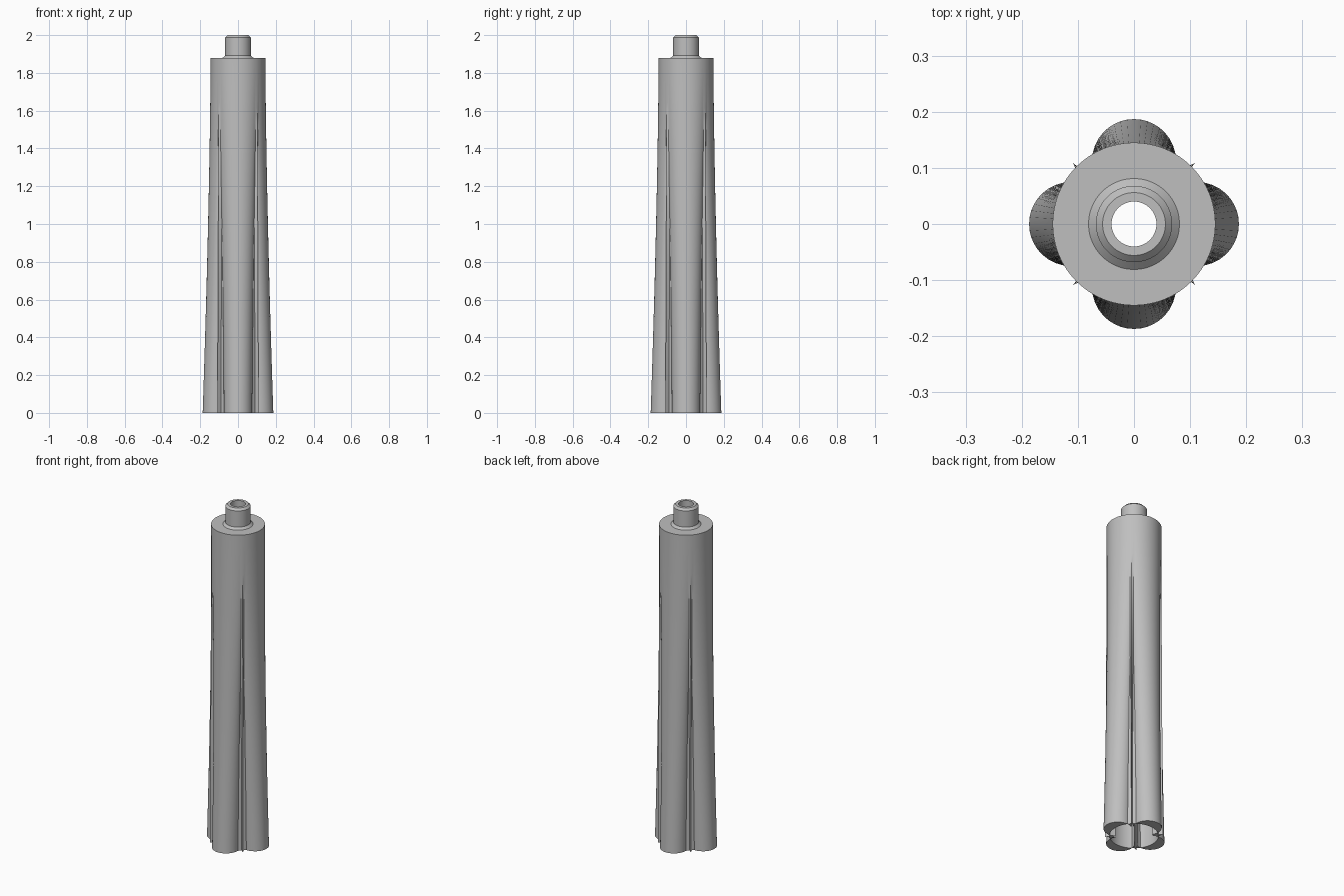
import bpy, bmesh
from math import sin, cos, sqrt, pi

cube = bpy.data.objects.get("Cube")
if cube:
    bpy.data.objects.remove(cube, do_unlink=True)

SIDES = 96
SHOULDER = 1.88      # height where the body ends and the neck starts
TOP_R = 0.145        # round upper end of the body
TIP, CORNER = 0.187, 0.075   # foot: reach of each corner and its rounding
BORE_R, HOLE_R, FLARE_R = 0.13, 0.04, 0.081
BORE_TOP = 1.86

grey = bpy.data.materials.new("plain grey")
grey.use_nodes = True
grey.diffuse_color = (0.52, 0.52, 0.52, 1)
grey.node_tree.nodes["Principled BSDF"].inputs["Base Color"].default_value = (0.52, 0.52, 0.52, 1)


def foot_radius(angle):
    """Polar radius of the rounded diamond with corners on the axes."""
    d = abs((angle + pi / 4) % (pi / 2) - pi / 4)
    c = TIP - CORNER
    flat = c / sqrt(2) + CORNER
    disc = CORNER ** 2 - (c * sin(d)) ** 2
    line = flat / cos(pi / 4 - d)
    arc = c * cos(d) + sqrt(disc) if disc > 0 else line
    return min(arc, line)


def loft(name, rings):
    """Skin a list of (radius function or number, height) rings."""
    bm = bmesh.new()
    loops = []
    for radius, z in rings:
        loop = []
        for i in range(SIDES):
            a = 2 * pi * i / SIDES
            r = radius(a) if callable(radius) else radius
            loop.append(bm.verts.new((r * cos(a), r * sin(a), z)))
        loops.append(loop)
    for low, high in zip(loops, loops[1:]):
        for i in range(SIDES):
            j = (i + 1) % SIDES
            bm.faces.new((low[i], low[j], high[j], high[i]))
    mesh = bpy.data.meshes.new(name)
    bm.to_mesh(mesh)
    bm.free()
    mesh.materials.append(grey)
    obj = bpy.data.objects.new(name, mesh)
    bpy.context.collection.objects.link(obj)
    bpy.ops.object.select_all(action="DESELECT")
    obj.select_set(True)
    bpy.context.view_layer.objects.active = obj
    bpy.ops.object.shade_smooth_by_angle(angle=pi / 6)
    return obj


def body_ring(t):
    """Blend from the diamond foot (t=0) to the round shoulder (t=1)."""
    w = (1 - t) ** 1.5
    return (lambda a: TOP_R + w * (foot_radius(a) - TOP_R), t * SHOULDER)


# Tapered body with its flat shoulder
loft("leg_body", [body_ring(k / 24) for k in range(25)] + [(FLARE_R, SHOULDER)])

# Hollow neck with chamfers at its base and rim
loft("neck", [(FLARE_R, SHOULDER), (0.068, SHOULDER + 0.012), (0.068, 1.988),
              (0.056, 2.0), (HOLE_R, 2.0), (HOLE_R, BORE_TOP)])

# Inner bore with its ceiling and the flat rim under the foot
loft("bore", [(HOLE_R, BORE_TOP), (BORE_R, BORE_TOP), (BORE_R, 0), (foot_radius, 0)])
